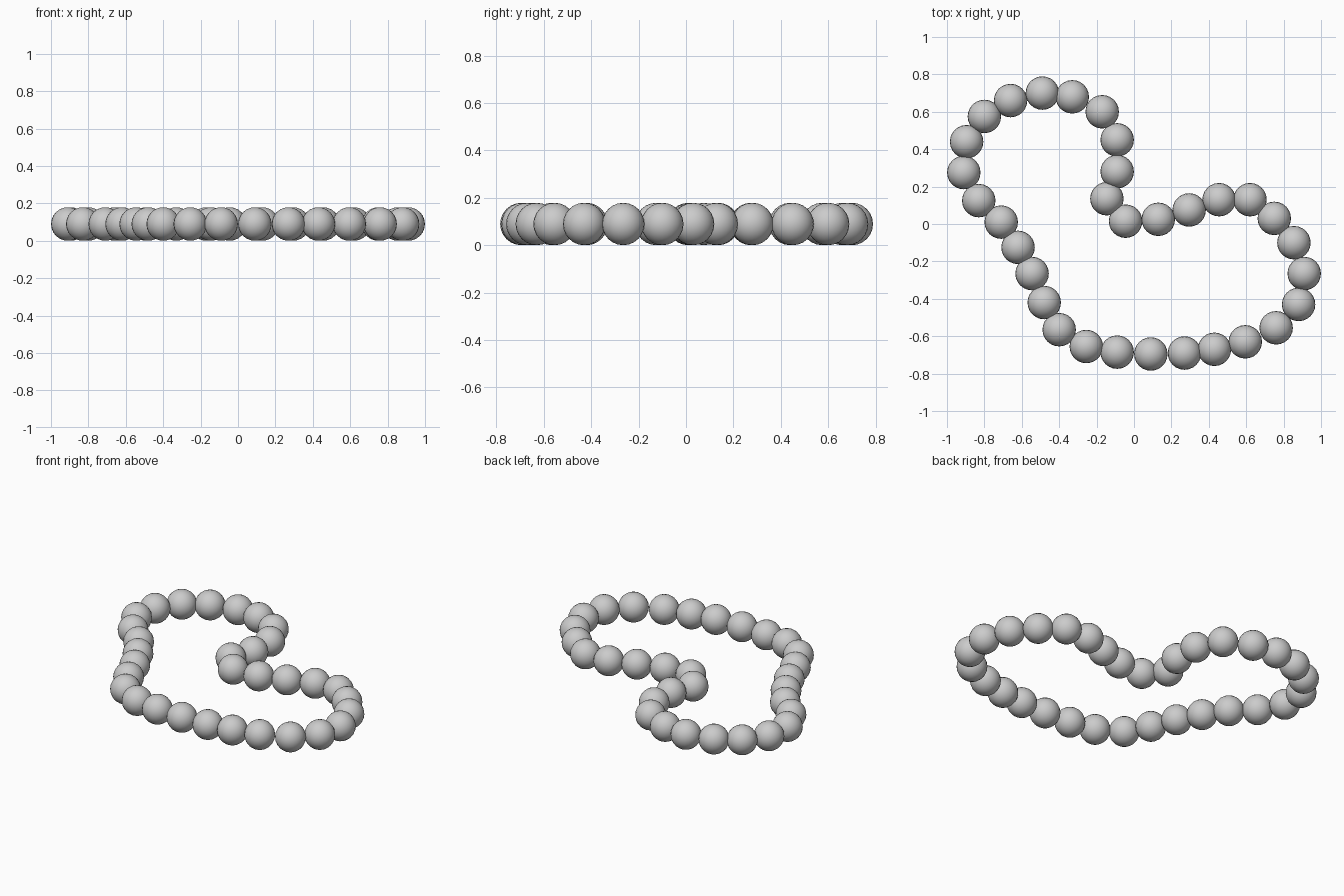
import bpy

R = 0.0895
# bead centres around the loop (x, y)
PATH = [
    (-0.49, 0.70), (-0.33, 0.68), (-0.17, 0.60), (-0.09, 0.45), (-0.09, 0.28),
    (-0.145, 0.135), (-0.045, 0.015), (0.13, 0.025), (0.295, 0.075), (0.455, 0.13),
    (0.62, 0.13), (0.75, 0.03), (0.855, -0.10), (0.91, -0.265), (0.88, -0.43),
    (0.76, -0.555), (0.595, -0.63), (0.43, -0.67), (0.27, -0.69), (0.09, -0.695),
    (-0.09, -0.685), (-0.255, -0.655), (-0.40, -0.565), (-0.48, -0.42),
    (-0.545, -0.265), (-0.62, -0.125), (-0.71, 0.01), (-0.83, 0.125),
    (-0.91, 0.275), (-0.895, 0.44), (-0.80, 0.575), (-0.66, 0.66),
]

# one smooth bead mesh shared by the whole necklace
bpy.ops.mesh.primitive_uv_sphere_add(segments=24, ring_count=12, radius=R)
first = bpy.context.object
bpy.ops.object.shade_smooth()

for i, (x, y) in enumerate(PATH):
    bead = first if i == 0 else first.copy()
    if i:
        bpy.context.collection.objects.link(bead)
    bead.name = f"bead_{i + 1:02d}"
    bead.location = (x, y, R)
